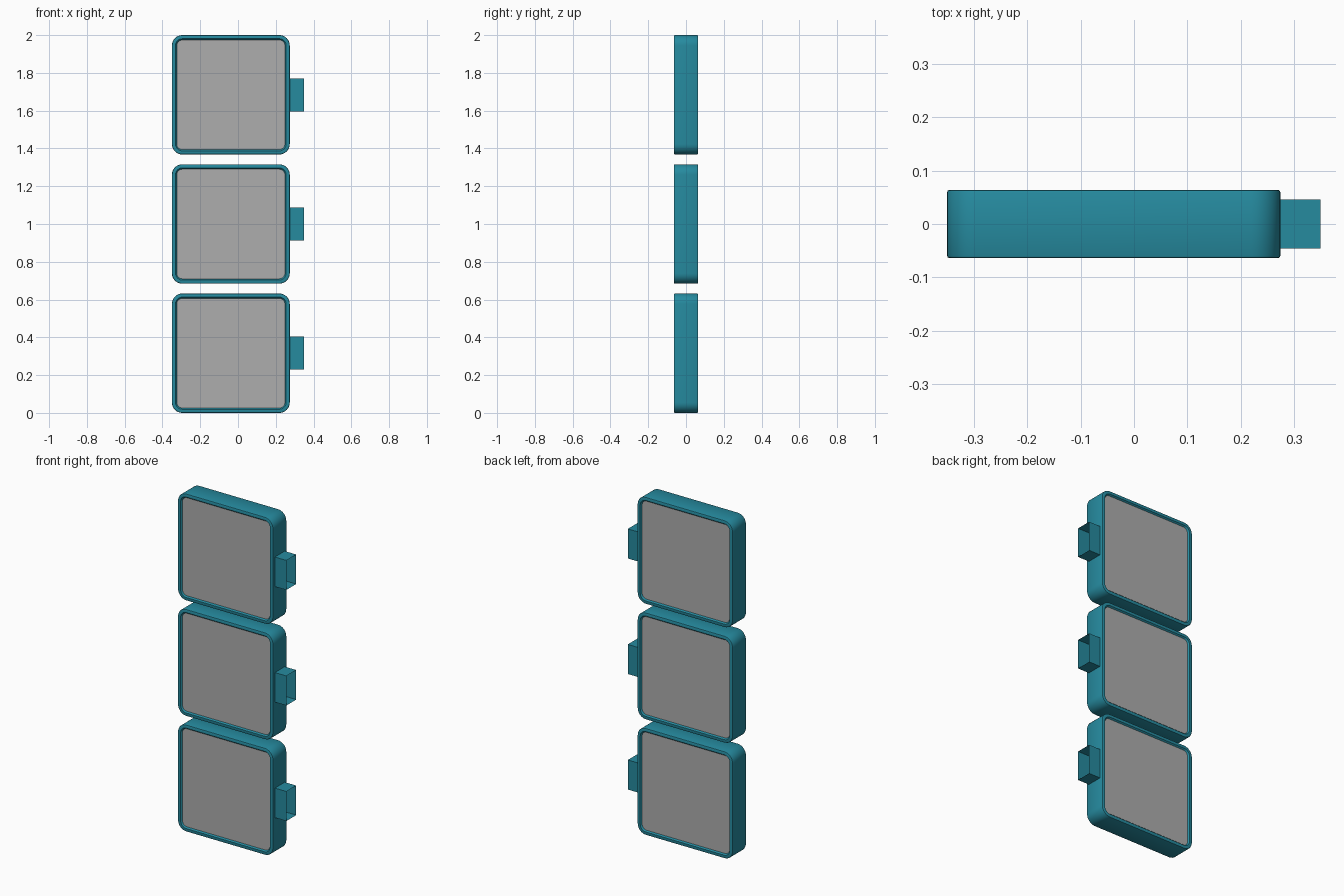
import bpy, bmesh, math

if "Cube" in bpy.data.objects:
    bpy.data.objects.remove(bpy.data.objects["Cube"])

CX, HALF_W, HALF_H = -0.038, 0.312, 0.316   # frame centre and half sizes
RADIUS = 0.055
PITCH = 0.684


def material(name, color):
    mat = bpy.data.materials.new(name)
    mat.diffuse_color = (*color, 1)
    mat.use_nodes = True
    mat.node_tree.nodes["Principled BSDF"].inputs["Base Color"].default_value = mat.diffuse_color
    return mat


teal = material("teal", (0.019, 0.256, 0.347))
grey = material("panel_grey", (0.42, 0.42, 0.42))


def rounded_loop(bm, inset, y, cz, steps=8):
    """Rounded rectangle of vertices in the xz plane."""
    w, h, r = HALF_W - inset, HALF_H - inset, RADIUS - inset
    verts = []
    for k, (sx, sz) in enumerate([(1, 1), (-1, 1), (-1, -1), (1, -1)]):
        for i in range(steps + 1):
            a = math.pi / 2 * (k + i / steps)
            verts.append(bm.verts.new((CX + sx * (w - r) + r * math.cos(a), y,
                                       cz + sz * (h - r) + r * math.sin(a))))
    return verts


def bridge(bm, a, b):
    n = len(a)
    for i in range(n):
        bm.faces.new((a[i], a[(i + 1) % n], b[(i + 1) % n], b[i]))


def finish(bm, name, mat, smooth=True, recalc=True):
    if recalc:
        bmesh.ops.recalc_face_normals(bm, faces=bm.faces[:])
    me = bpy.data.meshes.new(name)
    bm.to_mesh(me)
    bm.free()
    ob = bpy.data.objects.new(name, me)
    bpy.context.collection.objects.link(ob)
    me.materials.append(mat)
    if smooth:
        bpy.ops.object.select_all(action='DESELECT')
        ob.select_set(True)
        bpy.context.view_layer.objects.active = ob
        bpy.ops.object.shade_smooth_by_angle(angle=math.radians(35))
    return ob


# frame cross-section as (inset, y): outer wall, small rounded edge, lip, inner slope
half = [(0.0, 0.059), (0.0015, 0.0625), (0.005, 0.064), (0.019, 0.064), (0.027, 0.054)]
profile = half + [(i, -y) for i, y in reversed(half)]

for n, level in enumerate(("bottom", "middle", "top")):
    cz = HALF_H + n * PITCH

    # rounded frame
    bm = bmesh.new()
    loops = [rounded_loop(bm, i, y, cz) for i, y in profile]
    for k in range(len(loops)):
        bridge(bm, loops[k], loops[(k + 1) % len(loops)])
    finish(bm, level + "_frame", teal)

    # grey panel, slightly recessed on both sides
    bm = bmesh.new()
    a = rounded_loop(bm, 0.026, -0.056, cz)
    b = rounded_loop(bm, 0.026, 0.056, cz)
    bridge(bm, a, b)
    bm.faces.new(a)
    bm.faces.new(b)
    finish(bm, level + "_panel", grey)

    # side tab, a sleeve open at its outer end
    bm = bmesh.new()
    bmesh.ops.create_cube(bm, size=1)
    for v in bm.verts:
        v.co = (0.309 + v.co.x * 0.08, v.co.y * 0.092, cz + v.co.z * 0.175)
    bm.normal_update()
    end = [f for f in bm.faces if f.normal.x > 0.9]
    bmesh.ops.delete(bm, geom=end, context='FACES_ONLY')
    finish(bm, level + "_side_tab", teal, smooth=False, recalc=False)
